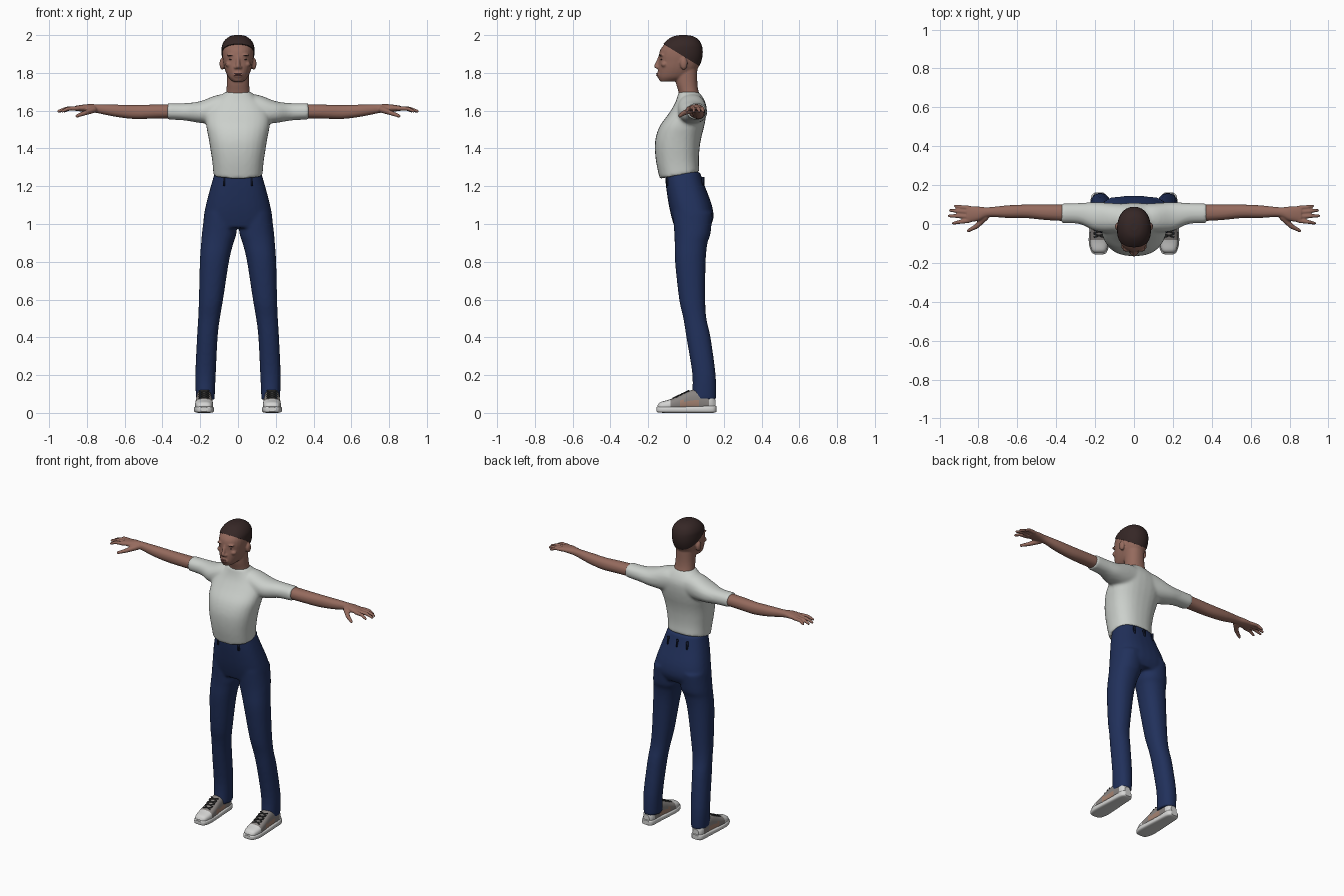
import bpy, bmesh, math
from mathutils import Matrix, Vector

if "Cube" in bpy.data.objects:
    bpy.data.objects.remove(bpy.data.objects["Cube"])


def material(name, *rgb):
    mat = bpy.data.materials.new(name)
    mat.use_nodes = True
    mat.diffuse_color = (*rgb, 1)
    mat.node_tree.nodes["Principled BSDF"].inputs["Base Color"].default_value = (*rgb, 1)
    return mat


SKIN = material("brown skin", .30, .145, .11)
LIP = material("lip brown", .21, .075, .065)
HAIR = material("dark hair", .036, .02, .019)
SHIRT = material("light grey cotton", .60, .63, .60)
DENIM = material("navy denim", .015, .030, .105)
SEAM = material("dark navy seam", .006, .010, .03)
RUBBER = material("white rubber", .66, .66, .65)
SUEDE = material("grey suede", .25, .23, .22)
TAN = material("tan patch", .38, .23, .17)
LACE = material("dark lace", .04, .04, .04)


def catmull(rings, steps):
    """Insert smooth in-between rings."""
    out = []
    for i in range(len(rings) - 1):
        p0, p1, p2, p3 = (rings[max(0, min(len(rings) - 1, i + k))] for k in (-1, 0, 1, 2))
        for j in range(steps):
            t = j / steps
            out.append([b + .5 * t * (c - a + t * (2*a - 5*b + 4*c - d + t * (3*(b - c) + d - a)))
                        for a, b, c, d in zip(p0, p1, p2, p3)])
    return out + [list(rings[-1])]


def loft(bm, rings, axis="z", power=2.2, sides=28, steps=4):
    """Closed skin through rings of (station, low a, high a, low b, high b)."""
    loops = []
    for t, a0, a1, b0, b1 in catmull(rings, steps):
        loop = []
        for k in range(sides):
            ang = math.tau * k / sides
            c, s = (math.copysign(abs(f(ang)) ** (2 / power), f(ang)) for f in (math.cos, math.sin))
            a = (a0 + a1) / 2 + c * (a1 - a0) / 2
            b = (b0 + b1) / 2 + s * (b1 - b0) / 2
            loop.append(bm.verts.new({"x": (t, a, b), "y": (a, t, b), "z": (a, b, t)}[axis]))
        loops.append(loop)
    for lo, hi in zip(loops, loops[1:]):
        for k in range(sides):
            n = (k + 1) % sides
            bm.faces.new((lo[k], lo[n], hi[n], hi[k]))
    bm.faces.new(loops[0])
    bm.faces.new(loops[-1])


def wide(rings):
    """Expand (z, half width, front, back) into centred rings."""
    return [(z, -w, w, f, b) for z, w, f, b in rings]


def blob(bm, centre, size):
    bmesh.ops.create_uvsphere(bm, u_segments=16, v_segments=10, radius=1,
                              matrix=Matrix.Translation(centre) @ Matrix.Diagonal((*size, 1)))


def limb(bm, p, q, r1, r2):
    """Tapered rod with round ends."""
    p, q = Vector(p), Vector(q)
    turn = (q - p).to_track_quat("Z", "Y").to_matrix().to_4x4()
    bmesh.ops.create_cone(bm, cap_ends=True, segments=12, radius1=r1, radius2=r2,
                          depth=(q - p).length, matrix=Matrix.Translation((p + q) / 2) @ turn)
    blob(bm, p, (r1, r1, r1))
    blob(bm, q, (r2, r2, r2))


def cut_below(bm, point, normal):
    bmesh.ops.bisect_plane(bm, geom=bm.verts[:] + bm.edges[:] + bm.faces[:],
                           plane_co=point, plane_no=normal, clear_inner=True)
    bmesh.ops.holes_fill(bm, edges=[e for e in bm.edges if e.is_boundary])


def add_mirror(bm):
    copy = bmesh.ops.duplicate(bm, geom=bm.verts[:] + bm.edges[:] + bm.faces[:])["geom"]
    bmesh.ops.scale(bm, vec=(-1, 1, 1), verts=[v for v in copy if isinstance(v, bmesh.types.BMVert)])


def finish(bm, name, mats, side=1, voxel=0, relax=4, rule=None):
    bmesh.ops.scale(bm, vec=(side, 1, 1), verts=bm.verts)
    bmesh.ops.recalc_face_normals(bm, faces=bm.faces)
    for f in bm.faces:
        f.smooth = len(f.verts) < 5
        if rule:
            f.material_index = rule(f.calc_center_median())
    mesh = bpy.data.meshes.new(name)
    bm.to_mesh(mesh)
    bm.free()
    for m in mats:
        mesh.materials.append(m)
    obj = bpy.data.objects.new(name, mesh)
    bpy.context.collection.objects.link(obj)
    if voxel:
        fuse = obj.modifiers.new("fuse", "REMESH")
        fuse.mode, fuse.voxel_size, fuse.use_smooth_shade = "VOXEL", voxel, True
        soft = obj.modifiers.new("soften", "SMOOTH")
        soft.factor, soft.iterations = .5, relax
    return obj


SIDES = (("left", 1), ("right", -1))

# Shirt: torso with tilted hem, fused with both sleeves
bm = bmesh.new()
loft(bm, wide([(1.22, .128, -.135, .078), (1.32, .135, -.157, .068), (1.40, .147, -.165, .072),
               (1.46, .157, -.16, .082), (1.52, .168, -.138, .097), (1.58, .168, -.095, .107),
               (1.63, .145, -.063, .107), (1.67, .10, -.047, .09), (1.70, .068, -.04, .066)]),
     power=2.4)
cut_below(bm, (0, -.14, 1.24), (0, -.17, 1))
torso = bm
bm = bmesh.new()
loft(bm, [(0, -.03, .1, 1.57, 1.68), (.1, -.045, .107, 1.53, 1.685), (.2, -.035, .112, 1.535, 1.65),
          (.28, 0, .108, 1.548, 1.64), (.374, .004, .106, 1.553, 1.64)], axis="x")
add_mirror(bm)
sleeves = bpy.data.meshes.new("sleeves")
bm.to_mesh(sleeves)
bm.free()
torso.from_mesh(sleeves)
bpy.data.meshes.remove(sleeves)
finish(torso, "shirt", [SHIRT], voxel=.009, relax=6)

# Trousers: two legs fused with the hips
bm = bmesh.new()
loft(bm, [(1.06, .004, .178, -.07, .14), (.95, .008, .191, -.062, .13), (.9, .024, .195, -.06, .114),
          (.8, .048, .202, -.058, .104), (.6, .079, .207, -.036, .102), (.5, .096, .211, -.014, .108),
          (.4, .108, .217, .002, .13), (.2, .118, .226, .034, .157), (.07, .124, .222, .03, .16)])
add_mirror(bm)
loft(bm, wide([(1.275, .122, -.112, .074), (1.2, .144, -.106, .1), (1.1, .17, -.091, .137),
               (1.03, .182, -.075, .145), (.98, .175, -.06, .125)]), power=2.5)
finish(bm, "trousers", [DENIM], voxel=.009, relax=4)

# Belt loops around the waistband
bm = bmesh.new()
for x, y in ((.075, -.098), (-.075, -.098), (.07, .087), (-.07, .087), (0, .093)):
    bmesh.ops.create_cube(bm, size=1, matrix=Matrix.Translation((x, y, 1.225))
                          @ Matrix.Diagonal((.01, .012, .05, 1)))
finish(bm, "belt_loops", [SEAM])

# Head and neck
HEAD = wide([(1.755, .03, -.138, -.05), (1.775, .05, -.147, .01), (1.80, .063, -.149, .045),
             (1.83, .073, -.148, .066), (1.86, .079, -.144, .078), (1.89, .083, -.143, .084),
             (1.92, .083, -.137, .084), (1.945, .079, -.12, .078), (1.97, .064, -.095, .063),
             (1.988, .04, -.065, .036), (1.995, .014, -.03, 0)])
bm = bmesh.new()
loft(bm, HEAD)
loft(bm, wide([(1.65, .07, -.03, .085), (1.70, .062, -.04, .067), (1.75, .059, -.054, .06),
               (1.82, .058, -.06, .06)]))
limb(bm, (0, -.139, 1.885), (0, -.157, 1.835), .008, .012)
blob(bm, (0, -.144, 1.79), (.026, .012, .016))
for s in (1, -1):
    blob(bm, (s * .012, -.15, 1.829), (.009, .01, .008))
    blob(bm, (s * .034, -.128, 1.894), (.026, .014, .007))
    blob(bm, (s * .045, -.115, 1.845), (.022, .018, .016))
    blob(bm, (s * .084, -.012, 1.848), (.014, .02, .032))
finish(bm, "head", [SKIN], voxel=.005, relax=3)

# Close-cropped hair cap
bm = bmesh.new()
loft(bm, [(z + .005, a - .004, b + .004, f - .003, r + .004) for z, a, b, f, r in HEAD])
cut_below(bm, (0, -.11, 1.947), (0, .12, .195))
finish(bm, "hair", [HAIR])

# Eyes, brows and lips
bm = bmesh.new()
blob(bm, (.033, -.129, 1.871), (.014, .006, .004))
blob(bm, (.036, -.136, 1.893), (.02, .005, .003))
add_mirror(bm)
finish(bm, "eyes_and_brows", [HAIR])
bm = bmesh.new()
for z in (1.787, 1.796):
    blob(bm, (0, -.149, z), (.022, .009, .005))
finish(bm, "lips", [LIP])

for word, side in SIDES:
    # Arm, palm and fingers
    bm = bmesh.new()
    loft(bm, [(.33, .014, .1, 1.56, 1.634), (.45, .02, .1, 1.558, 1.632), (.55, .03, .1, 1.556, 1.63),
              (.65, .031, .096, 1.568, 1.632), (.75, .036, .086, 1.588, 1.634),
              (.80, .016, .09, 1.594, 1.634), (.86, .008, .093, 1.598, 1.626)], axis="x")
    for base, tip_x, tip_y in ((.083, .925, .092), (.062, .95, .07), (.039, .957, .042), (.017, .935, .004)):
        middle = ((.86 + tip_x) / 2, (base + tip_y) / 2, 1.611)
        limb(bm, (.85, base, 1.612), middle, .012, .0105)
        limb(bm, middle, (tip_x - .006, tip_y, 1.597), .0105, .008)
    limb(bm, (.765, .035, 1.605), (.81, -.012, 1.588), .018, .013)
    limb(bm, (.81, -.012, 1.588), (.852, -.034, 1.572), .013, .009)
    finish(bm, word + "_arm", [SKIN], side, voxel=.005, relax=3)

    # Shoe sole
    bm = bmesh.new()
    loft(bm, [(-.157, .16, .2, .008, .03), (-.145, .14, .218, .002, .034), (-.1, .127, .232, 0, .036),
              (-.03, .129, .231, 0, .034), (.06, .135, .226, 0, .036), (.14, .14, .221, 0, .04),
              (.161, .158, .202, .006, .036)], axis="y", power=4)
    finish(bm, word + "_sole", [RUBBER], side)

    # Shoe upper: white toe and heel, grey middle, tan side panels
    def panel(c):
        if c.y < -.085 or c.y > .12:
            return 0
        if c.z < .066 and -.03 < c.y < .07:
            return 2
        return 1

    bm = bmesh.new()
    loft(bm, [(-.15, .16, .2, .015, .04), (-.135, .142, .217, .01, .057), (-.09, .132, .227, .01, .07),
              (-.04, .134, .225, .01, .09), (.02, .138, .221, .01, .118), (.07, .14, .22, .01, .125),
              (.13, .142, .217, .01, .1), (.156, .158, .202, .012, .07)], axis="y", power=2.6, steps=6)
    finish(bm, word + "_shoe_upper", [RUBBER, SUEDE, TAN], side, rule=panel)

    # Crossed laces
    bm = bmesh.new()
    for i in range(4):
        y, z = -.068 + i * .022, .079 + i * .0105
        for flip in (1, -1):
            limb(bm, (.18 - flip * .024, y, z - .001), (.18 + flip * .024, y + .016, z + .006), .004, .004)
    finish(bm, word + "_laces", [LACE], side)
